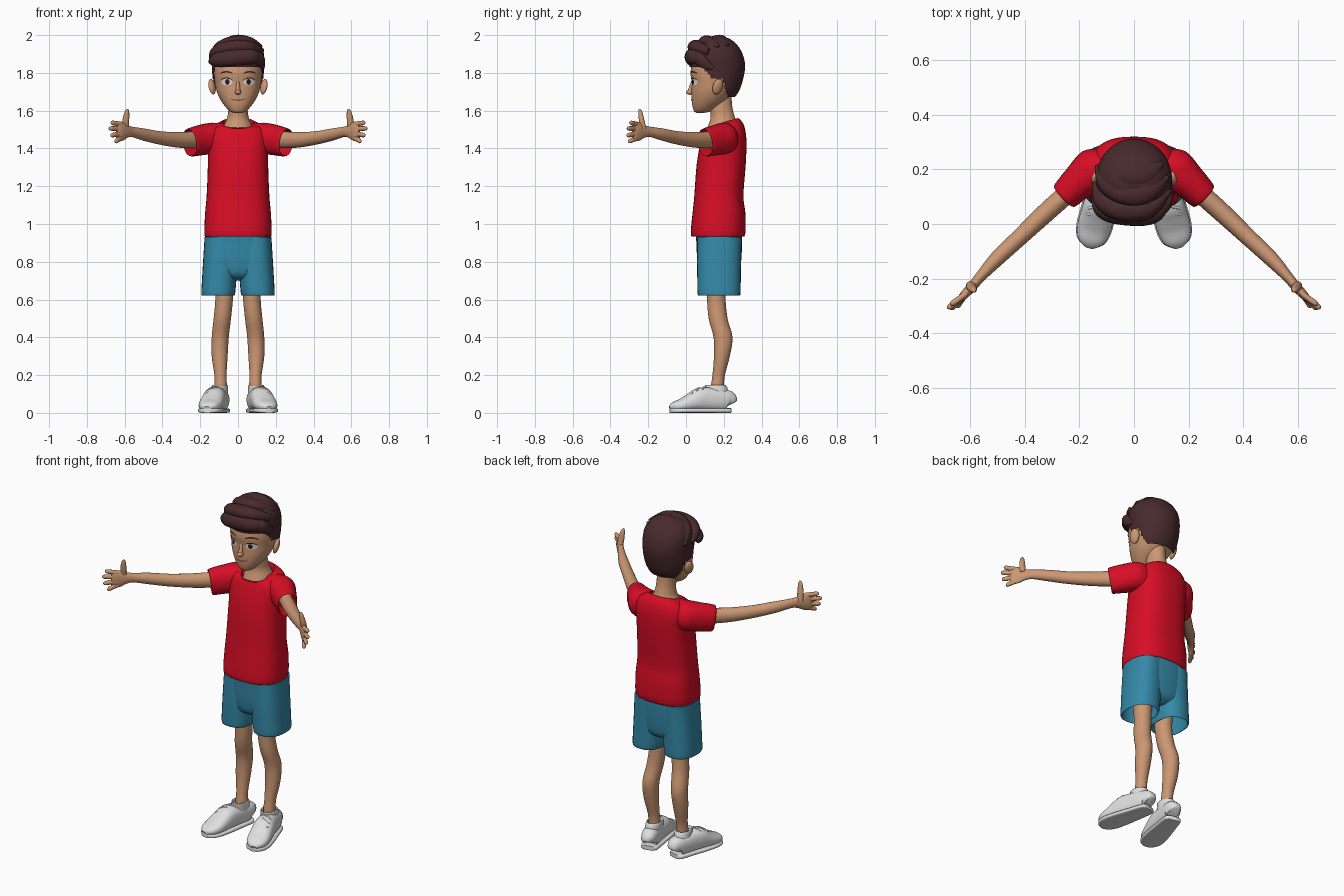
import bpy, bmesh, math
from mathutils import Vector
from mathutils.bvhtree import BVHTree


def material(name, rgb):
    m = bpy.data.materials.new(name)
    m.diffuse_color = (*rgb, 1)
    return m


SKIN = material("skin", (0.60, 0.31, 0.17))
RED = material("shirt red", (0.68, 0.004, 0.018))
TEAL = material("shorts teal", (0.035, 0.25, 0.39))
WHITE = material("white", (0.74, 0.74, 0.74))
HAIR = material("hair brown", (0.065, 0.023, 0.026))
DARK = material("eye dark", (0.03, 0.012, 0.01))
LIP = material("lip line", (0.28, 0.08, 0.05))


def finish(name, bm, mat, angle=50):
    bmesh.ops.recalc_face_normals(bm, faces=bm.faces)
    mesh = bpy.data.meshes.new(name)
    bm.to_mesh(mesh)
    bm.free()
    mesh.materials.append(mat)
    mesh.shade_smooth()
    mesh.set_sharp_from_angle(angle=math.radians(angle))
    ob = bpy.data.objects.new(name, mesh)
    bpy.context.collection.objects.link(ob)
    return ob


def catmull(rows, sub):
    rows = [tuple(r) + (0,) * (6 - len(r)) for r in rows]
    out = []
    for i in range(len(rows) - 1):
        a, b = rows[max(i - 1, 0)], rows[i]
        c, d = rows[i + 1], rows[min(i + 2, len(rows) - 1)]
        for k in range(sub):
            t = k / sub
            out.append([0.5 * (2 * q + (r - p) * t + (2 * p - 5 * q + 4 * r - s) * t * t
                        + (3 * q - p - 3 * r + s) * t ** 3) for p, q, r, s in zip(a, b, c, d)])
    return out + [list(rows[-1])]


def loft(name, rows, mat, axis=None, side=1, n=28, sub=4, power=2.0, keep=None):
    """Rows are (x, y, z, half width, half height, tilt) along a path."""
    rows = catmull(rows, sub)
    bm = bmesh.new()
    rings = []
    for i, (x, y, z, rs, ru, tilt) in enumerate(rows):
        t = Vector(axis) if axis else Vector(rows[min(i + 1, len(rows) - 1)][:3]) - Vector(rows[max(i - 1, 0)][:3])
        t.normalize()
        ref = Vector((0, 1, 0)) if abs(t.z) > 0.8 else Vector((0, 0, 1))
        s = ref.cross(t).normalized()
        u = t.cross(s)
        ring = []
        for k in range(n):
            a = 2 * math.pi * k / n
            c, d = math.cos(a), math.sin(a)
            off = (s * max(rs, 0.001) * math.copysign(abs(c) ** (2 / power), c)
                   + u * max(ru, 0.001) * math.copysign(abs(d) ** (2 / power), d))
            p = Vector((x, y, z)) + off
            p.z += tilt * off.y
            ring.append(bm.verts.new((p.x * side, p.y, p.z)))
        rings.append(ring)
    for a, b in zip(rings, rings[1:]):
        for k in range(n):
            bm.faces.new((a[k], a[(k + 1) % n], b[(k + 1) % n], b[k]))
    bm.faces.new(rings[0])
    bm.faces.new(rings[-1])
    if keep:
        bmesh.ops.delete(bm, geom=[f for f in bm.faces if not keep(f.calc_center_median())], context='FACES')
    return finish(name, bm, mat)


def band(z, rx, yf, yb, cx=0, tilt=0):
    return (cx, (yf + yb) / 2, z, rx, (yb - yf) / 2, tilt)


def blob(name, loc, radii, mat, rot=(0, 0, 0)):
    bm = bmesh.new()
    bmesh.ops.create_uvsphere(bm, u_segments=20, v_segments=12, radius=1)
    bmesh.ops.scale(bm, vec=radii, verts=bm.verts)
    ob = finish(name, bm, mat)
    ob.location, ob.rotation_euler = loc, rot
    return ob


UP = (0, 0, 1)

# shirt body with a folded, tilted neckline
loft("shirt_body", [
    band(0.97, 0.165, 0.04, 0.30), band(0.938, 0.168, 0.035, 0.305), band(0.936, 0.176, 0.028, 0.31),
    band(0.97, 0.178, 0.026, 0.316), band(1.06, 0.174, 0.035, 0.314), band(1.15, 0.166, 0.044, 0.304),
    band(1.30, 0.160, 0.055, 0.315), band(1.40, 0.160, 0.07, 0.32), band(1.47, 0.160, 0.088, 0.318),
    band(1.515, 0.135, 0.10, 0.305, 0, 0.12), band(1.533, 0.092, 0.098, 0.28, 0, 0.28),
    band(1.530, 0.084, 0.105, 0.272, 0, 0.28), band(1.49, 0.08, 0.11, 0.265, 0, 0.2)],
    RED, axis=UP, n=40, power=2.5)

# neck and head
loft("neck", [band(1.44, 0.085, 0.10, 0.27), band(1.51, 0.08, 0.108, 0.27, 0, 0.2), band(1.56, 0.058, 0.13, 0.26),
              band(1.62, 0.05, 0.125, 0.245), band(1.70, 0.05, 0.13, 0.24)], SKIN, axis=UP)
head = loft("head", [
    band(1.588, 0.012, 0.06, 0.09), band(1.596, 0.042, 0.044, 0.13), band(1.625, 0.070, 0.034, 0.175),
    band(1.66, 0.094, 0.030, 0.22), band(1.70, 0.112, 0.029, 0.252), band(1.75, 0.123, 0.030, 0.28),
    band(1.80, 0.127, 0.024, 0.288), band(1.86, 0.122, 0.035, 0.285), band(1.91, 0.10, 0.06, 0.26),
    band(1.94, 0.04, 0.12, 0.2)], SKIN, axis=UP, n=40, power=2.15)
blob("nose_tip", (0, 0.022, 1.698), (0.017, 0.022, 0.014), SKIN)
loft("nose_bridge", [(0, 0.040, 1.765, 0.009, 0.009), (0, 0.030, 1.73, 0.010, 0.012),
                     (0, 0.020, 1.70, 0.014, 0.014)], SKIN, axis=UP, n=16)

# facial details laid onto the head surface
tree = BVHTree.FromPolygons([v.co for v in head.data.vertices], [p.vertices for p in head.data.polygons])


def decal(name, cx, cz, w, h, curve, mat, off):
    bm = bmesh.new()
    cols = []
    for i in range(15):
        u = -0.98 + 1.96 * i / 14
        col = []
        for j in range(5):
            x = cx + w * u
            z = cz + curve * u * u + h * math.sqrt(1 - u * u) * (j / 2 - 1)
            hit = tree.ray_cast(Vector((x, -1, z)), Vector((0, 1, 0)))[0]
            col.append(bm.verts.new((x, hit.y - off, z)))
        cols.append(col)
    for a, b in zip(cols, cols[1:]):
        for j in range(4):
            bm.faces.new((a[j], b[j], b[j + 1], a[j + 1]))
    finish(name, bm, mat)


decal("mouth", 0.0, 1.655, 0.042, 0.004, 0.010, LIP, 0.003)
for side, tag in ((-1, "right"), (1, "left")):
    decal(tag + "_eye_white", 0.059 * side, 1.752, 0.030, 0.018, 0, WHITE, 0.003)
    decal(tag + "_iris", 0.056 * side, 1.752, 0.012, 0.015, 0, DARK, 0.005)
    decal(tag + "_lashes", 0.060 * side, 1.773, 0.033, 0.003, -0.012, DARK, 0.006)
    decal(tag + "_brow", 0.062 * side, 1.806, 0.036, 0.005, -0.010, HAIR, 0.004)
    blob(tag + "_ear", (0.137 * side, 0.168, 1.727), (0.016, 0.028, 0.043), SKIN, (-0.2, 0.25 * side, 0.4 * side))


# hair cap trimmed along a hairline, then swept locks
def above_hairline(p):
    y = p.y
    if y < 0.09:
        low = 1.83
    elif y < 0.14:
        low = 1.83 - 1.3 * (y - 0.09)
    elif y < 0.195:
        low = 1.768
    else:
        low = max(1.675, 1.768 - 4 * (y - 0.195))
    return p.z > low


loft("hair_cap", [
    band(1.66, 0.103, 0.08, 0.25), band(1.69, 0.115, 0.06, 0.272), band(1.72, 0.125, 0.05, 0.288),
    band(1.77, 0.134, 0.035, 0.303), band(1.83, 0.138, 0.018, 0.313), band(1.88, 0.139, 0.02, 0.306),
    band(1.92, 0.132, 0.032, 0.29), band(1.96, 0.106, 0.06, 0.26), band(1.985, 0.068, 0.10, 0.22),
    band(1.996, 0.01, 0.15, 0.17)], HAIR, axis=UP, n=64, sub=8, keep=above_hairline)
locks = [
    [(0.13, 0.09, 1.87, 0.01, 0.02), (0.07, 0.035, 1.885, 0.033, 0.04), (-0.04, 0.033, 1.88, 0.037, 0.045),
     (-0.115, 0.055, 1.868, 0.033, 0.036), (-0.15, 0.10, 1.86, 0.008, 0.012)],
    [(0.13, 0.12, 1.91, 0.01, 0.02), (0.05, 0.06, 1.935, 0.04, 0.036), (-0.05, 0.055, 1.933, 0.042, 0.036),
     (-0.115, 0.09, 1.905, 0.035, 0.035), (-0.145, 0.15, 1.87, 0.008, 0.012)],
    [(0.12, 0.17, 1.93, 0.01, 0.02), (0.05, 0.12, 1.964, 0.04, 0.03), (-0.03, 0.11, 1.963, 0.04, 0.03),
     (-0.10, 0.15, 1.93, 0.035, 0.03), (-0.135, 0.21, 1.87, 0.008, 0.012)],
    [(0.10, 0.22, 1.94, 0.01, 0.015), (0.04, 0.18, 1.972, 0.04, 0.025), (-0.04, 0.18, 1.968, 0.04, 0.025),
     (-0.11, 0.22, 1.91, 0.008, 0.012)],
    [(0.05, 0.05, 1.90, 0.015, 0.02), (0.10, 0.065, 1.88, 0.03, 0.035), (0.128, 0.10, 1.85, 0.016, 0.028),
     (0.133, 0.15, 1.82, 0.005, 0.008)]]
for i, rows in enumerate(locks):
    loft(f"hair_lock_{i + 1}", rows, HAIR, n=20, sub=6)

# shorts hips
loft("shorts_hips", [band(0.96, 0.168, 0.05, 0.297), band(0.90, 0.178, 0.055, 0.297), band(0.80, 0.178, 0.06, 0.292),
                     band(0.73, 0.14, 0.075, 0.28), band(0.70, 0.05, 0.12, 0.24)], TEAL, axis=UP, n=36, power=2.5)

for side, tag in ((-1, "right"), (1, "left")):
    def part(name, rows, mat, **kw):
        return loft(f"{tag}_{name}", rows, mat, side=side, **kw)

    # sleeve with folded cuff
    part("sleeve", [(0.06, 0.215, 1.46, 0.085, 0.07), (0.13, 0.205, 1.455, 0.085, 0.082),
                    (0.20, 0.155, 1.443, 0.066, 0.080), (0.25, 0.107, 1.432, 0.056, 0.075),
                    (0.249, 0.108, 1.432, 0.049, 0.068), (0.20, 0.155, 1.443, 0.05, 0.065)],
         RED, axis=(0.72, -0.69, -0.15), power=2.2)

    # arm, palm, fingers and thumb
    part("arm", [(0.17, 0.18, 1.45, 0.036, 0.045), (0.25, 0.107, 1.445, 0.036, 0.044),
                 (0.33, 0.035, 1.446, 0.035, 0.040), (0.42, -0.05, 1.457, 0.031, 0.035),
                 (0.50, -0.125, 1.474, 0.028, 0.032), (0.56, -0.19, 1.488, 0.020, 0.027),
                 (0.587, -0.222, 1.49, 0.018, 0.034), (0.61, -0.247, 1.49, 0.017, 0.049),
                 (0.63, -0.268, 1.49, 0.014, 0.050), (0.642, -0.281, 1.49, 0.007, 0.040)], SKIN)
    fingers = [(1.528, 0.672, -0.298, 1.536), (1.503, 0.682, -0.311, 1.506),
               (1.478, 0.673, -0.313, 1.470), (1.455, 0.652, -0.305, 1.438)]
    for i, (z0, x, y, z) in enumerate(fingers):
        part(f"finger_{i + 1}", [(0.615, -0.255, z0, 0.011, 0.013), ((0.615 + x) / 2, (y - 0.255) / 2, (z0 + z) / 2, 0.011, 0.013),
                                 (x - 0.006, y + 0.006, z, 0.010, 0.011), (x, y, z, 0.003, 0.004)], SKIN, n=12, sub=3)
    part("thumb", [(0.598, -0.225, 1.50, 0.018, 0.016), (0.594, -0.235, 1.55, 0.018, 0.015),
                   (0.588, -0.242, 1.595, 0.012, 0.010), (0.585, -0.245, 1.609, 0.004, 0.004)], SKIN, n=14, axis=UP)

    # shorts leg with open hem
    part("shorts_leg", [band(0.93, 0.088, 0.06, 0.295, 0.089), band(0.80, 0.092, 0.058, 0.292, 0.093),
                        band(0.70, 0.091, 0.06, 0.29, 0.100), band(0.628, 0.089, 0.062, 0.288, 0.105),
                        band(0.626, 0.081, 0.070, 0.280, 0.105), band(0.66, 0.080, 0.072, 0.278, 0.103),
                        band(0.76, 0.07, 0.08, 0.27, 0.10)], TEAL, axis=UP, power=2.4)

    # leg
    part("leg", [band(0.78, 0.055, 0.10, 0.225, 0.08), band(0.62, 0.047, 0.11, 0.21, 0.073),
                 band(0.50, 0.046, 0.12, 0.22, 0.083), band(0.40, 0.045, 0.146, 0.246, 0.094),
                 band(0.30, 0.042, 0.148, 0.232, 0.097), band(0.20, 0.032, 0.140, 0.206, 0.093),
                 band(0.14, 0.033, 0.132, 0.200, 0.092), band(0.07, 0.03, 0.13, 0.195, 0.095)], SKIN, axis=UP)

    # shoe: upper, sole, ankle collar and laces
    heel, toe = Vector((0.085, 0.236)), Vector((0.164, -0.086))
    step = (toe - heel).normalized()

    def at(s, z, w, h):
        p = heel + step * s
        return (p.x, p.y, z, w, h)

    upper = [(0.002, 0.03, 0.085), (0.015, 0.044, 0.118), (0.06, 0.050, 0.128), (0.12, 0.055, 0.135),
             (0.17, 0.060, 0.132), (0.21, 0.062, 0.108), (0.26, 0.062, 0.078), (0.305, 0.049, 0.058),
             (0.328, 0.020, 0.036)]
    part("shoe_upper", [at(s, h / 2 + 0.004, w, h / 2 - 0.004) for s, w, h in upper], WHITE, power=2.4)
    part("shoe_sole", [at(s, 0.0125, w + 0.004, 0.0125) for s, w, h in upper], WHITE, power=4)
    part("shoe_collar", [band(0.07, 0.044, 0.10, 0.222, 0.10), band(0.12, 0.044, 0.102, 0.222, 0.097),
                         band(0.145, 0.042, 0.10, 0.212, 0.096), band(0.143, 0.036, 0.108, 0.205, 0.096),
                         band(0.11, 0.033, 0.115, 0.20, 0.096)], WHITE, axis=UP)
    for i, (s, z) in enumerate(((0.145, 0.136), (0.175, 0.130), (0.20, 0.115))):
        p = heel + step * s
        part(f"lace_{i + 1}", [(p.x + d, p.y - 0.2 * d, z - 9 * d * d, 0.005, 0.005)
                               for d in (-0.04, -0.02, 0, 0.02, 0.04)], WHITE, n=8, sub=3)
